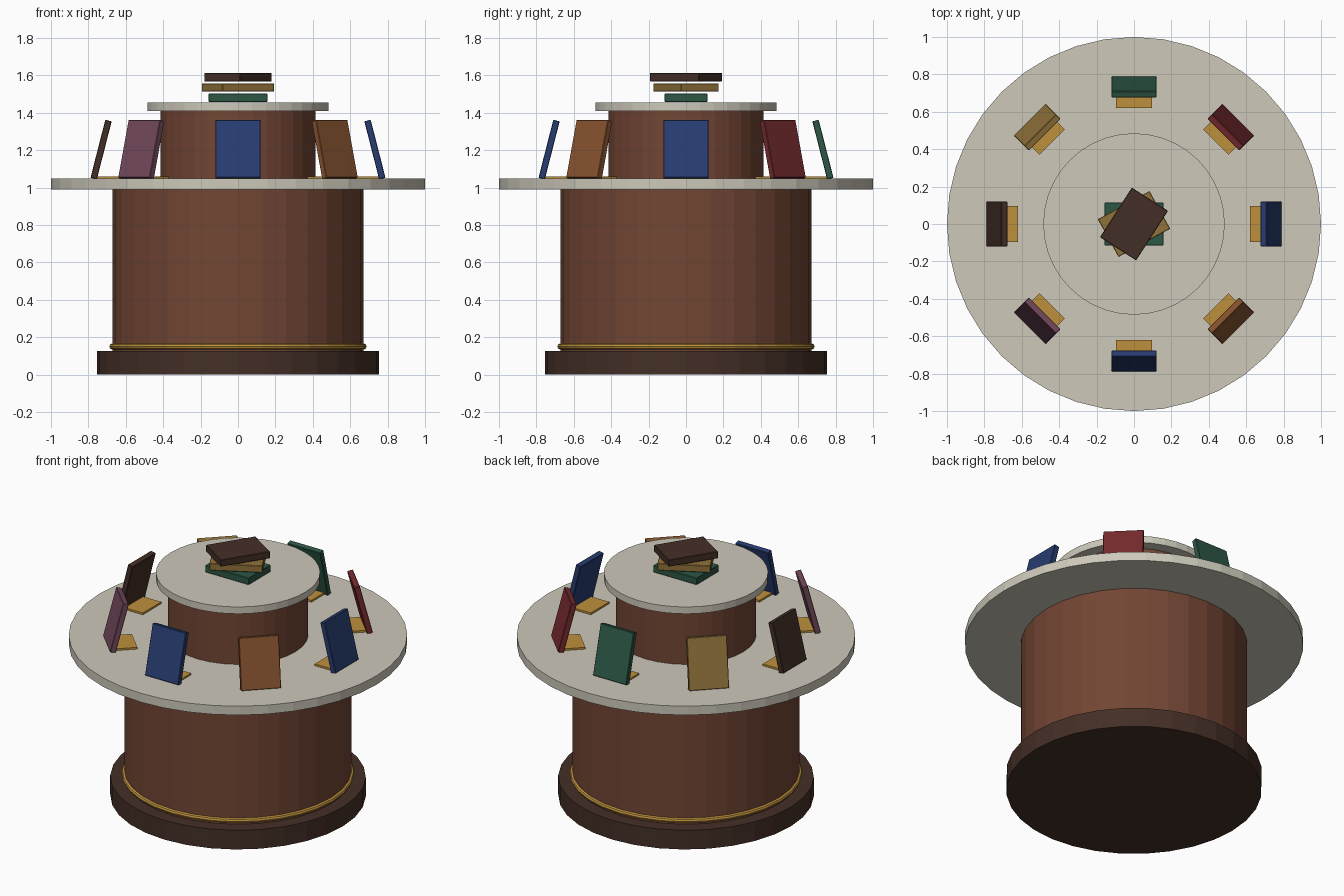
import bpy
import math
from mathutils import Matrix

if "Cube" in bpy.data.objects:
    bpy.data.objects.remove(bpy.data.objects["Cube"])


def material(name, rgb):
    m = bpy.data.materials.new(name)
    m.diffuse_color = (*rgb, 1.0)
    m.use_nodes = True
    m.node_tree.nodes["Principled BSDF"].inputs["Base Color"].default_value = m.diffuse_color
    return m


stone = material("pale_stone", (0.61, 0.58, 0.49))
wood = material("brown_wood", (0.17, 0.061, 0.034))
dark = material("dark_brown", (0.057, 0.028, 0.019))
gold = material("gold_trim", (0.51, 0.28, 0.045))
blue = material("navy_blue", (0.02, 0.045, 0.16))
red = material("deep_red", (0.18, 0.023, 0.027))
green = material("forest_green", (0.026, 0.095, 0.06))
ochre = material("ochre", (0.28, 0.17, 0.042))
purple = material("plum", (0.17, 0.065, 0.105))
tan = material("tan_leather", (0.24, 0.085, 0.028))


def disc(name, radius, z0, z1, mat, sides=32):
    bpy.ops.mesh.primitive_cylinder_add(vertices=sides, radius=radius, depth=z1 - z0,
                                        location=(0, 0, (z0 + z1) / 2))
    ob = bpy.context.object
    ob.name = name
    ob.data.materials.append(mat)


def box(name, size, matrix, mat, bevel=0.0):
    bpy.ops.mesh.primitive_cube_add(size=1)
    ob = bpy.context.object
    ob.name = name
    ob.data.transform(matrix @ Matrix.Diagonal((*size, 1.0)))
    ob.data.materials.append(mat)
    if bevel:
        b = ob.modifiers.new("soft_edges", 'BEVEL')
        b.width = bevel
        b.segments = 1


# Round display table with a raised centre tier
disc("plinth", 0.755, 0.0, 0.125, dark)
disc("lower_drum", 0.67, 0.12, 0.992, wood)
disc("table_top", 1.0, 0.99, 1.048, stone, 40)
disc("upper_drum", 0.415, 1.045, 1.412, wood)
disc("upper_top", 0.485, 1.41, 1.455, stone, 40)

# Gold band above the plinth
bpy.ops.mesh.primitive_torus_add(major_segments=32, minor_segments=8, major_radius=0.672,
                                 minor_radius=0.016, location=(0, 0, 0.15))
ring = bpy.context.object
ring.name = "gold_band"
ring.data.materials.append(gold)

# Eight books leaning inward, each on a thin gold stand
for i, mat in enumerate([blue, red, green, ochre, dark, purple, blue, tan]):
    turn = Matrix.Rotation(i * math.pi / 4, 4, 'Z')
    lean = Matrix.Translation((0.732, 0, 1.203)) @ Matrix.Rotation(-0.25, 4, 'Y')
    box(f"display_book_{i + 1}", (0.035, 0.24, 0.32), turn @ lean, mat, 0.003)
    box(f"book_stand_{i + 1}", (0.14, 0.19, 0.014),
        turn @ Matrix.Translation((0.69, 0, 1.053)), gold)

# Twisted stack of three books on the top tier
for i, mat in enumerate([green, ochre, dark]):
    place = Matrix.Translation((0, 0, 1.48 + 0.055 * i)) @ Matrix.Rotation(0.5 * i, 4, 'Z')
    box(f"stacked_book_{i + 1}", (0.315, 0.23, 0.045), place, mat, 0.003)
